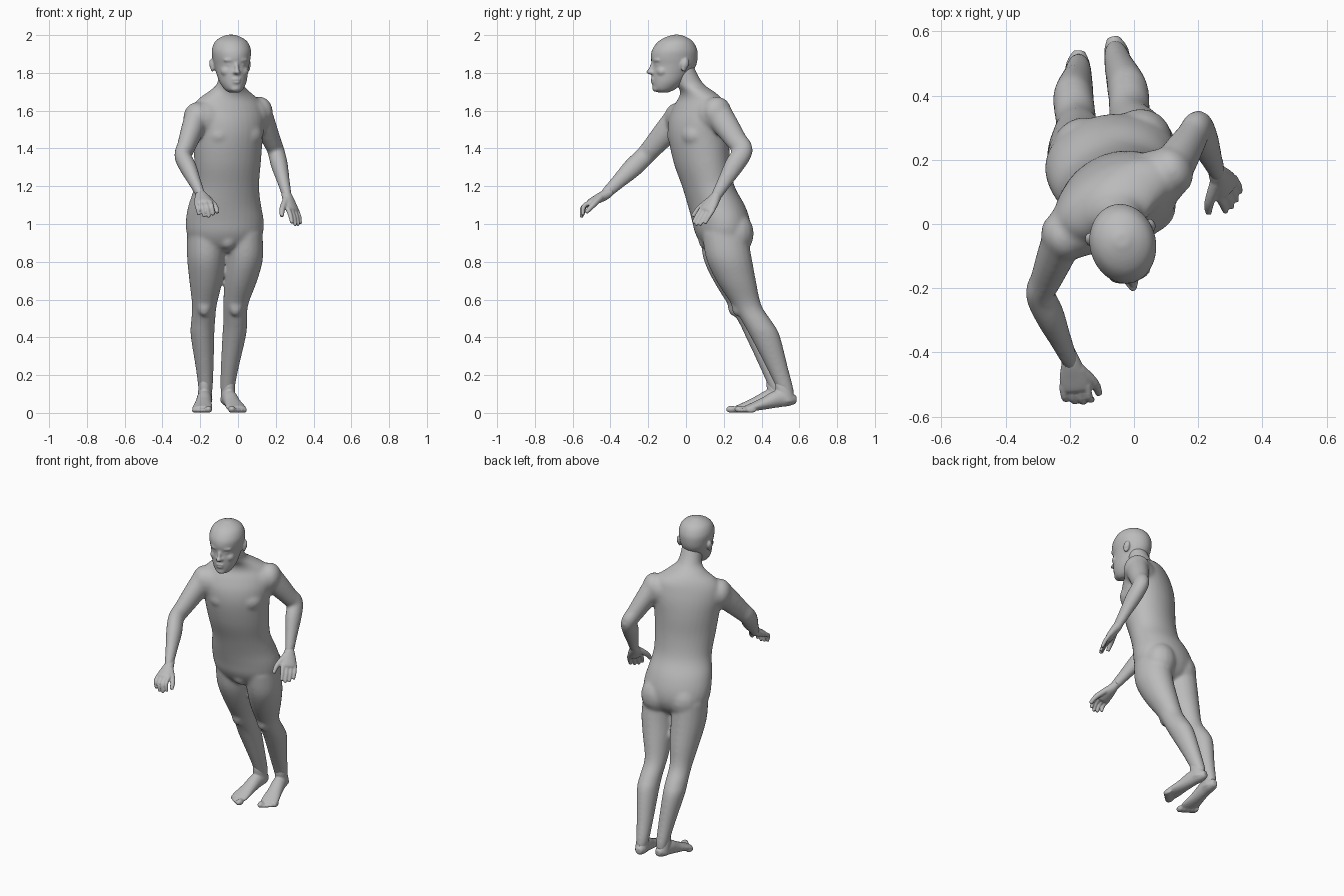
import bpy, bmesh, math
from mathutils import Vector, Matrix

cube = bpy.data.objects.get("Cube")
if cube:
    bpy.data.objects.remove(cube, do_unlink=True)

skin = bpy.data.materials.new("grey_clay")
skin.use_nodes = True
GREY = (0.5, 0.5, 0.5, 1)
skin.diffuse_color = GREY
skin.node_tree.nodes["Principled BSDF"].inputs["Base Color"].default_value = GREY


def smooth_path(stations, steps=4):
    """Catmull-Rom interpolation of every value in the stations."""
    out, last = [], len(stations) - 1
    for i in range(last):
        quad = [stations[min(max(j, 0), last)] for j in range(i - 1, i + 3)]
        for s in range(steps):
            t = s / steps
            out.append([b + t / 2 * (c - a + t * (2*a - 5*b + 4*c - d + t * (3*(b - c) + d - a)))
                        for a, b, c, d in zip(*quad)])
    return out + [list(stations[-1])]


def loft(bm, stations, side=None, sides=20):
    """Skin ellipses (x, y, z, a, b, yaw); level unless a side vector is given."""
    path = smooth_path(stations)
    rings = []
    for i, s in enumerate(path):
        centre = Vector(s[:3])
        if side is None:
            yaw = math.radians(s[5])
            u = Vector((math.cos(yaw), math.sin(yaw), 0))
            v = Vector((-u.y, u.x, 0))
        else:
            ahead = Vector(path[min(i + 1, len(path) - 1)][:3])
            tangent = (ahead - Vector(path[max(i - 1, 0)][:3])).normalized()
            v = tangent.cross(Vector(side)).normalized()
            u = v.cross(tangent)
        turn = [math.tau * k / sides for k in range(sides)]
        rings.append([bm.verts.new(centre + u * s[3] * math.cos(t) + v * s[4] * math.sin(t)) for t in turn])
    for low, high in zip(rings, rings[1:]):
        for k in range(sides):
            n = (k + 1) % sides
            bm.faces.new((low[k], low[n], high[n], high[k]))
    bm.faces.new(rings[0][::-1])
    bm.faces.new(rings[-1])


def ball(bm, loc, radii, yaw=0, tilt=0):
    turn = Matrix.Rotation(math.radians(yaw), 4, 'Z') @ Matrix.Rotation(math.radians(tilt), 4, 'X')
    size = Matrix.Diagonal((*radii, 1))
    bmesh.ops.create_uvsphere(bm, u_segments=16, v_segments=10, radius=1,
                              matrix=Matrix.Translation(loc) @ turn @ size)


def finish(bm, name, voxel, rounds):
    """Fuse the overlapping volumes into one soft skin."""
    bmesh.ops.recalc_face_normals(bm, faces=bm.faces)
    mesh = bpy.data.meshes.new(name)
    bm.to_mesh(mesh)
    bm.free()
    mesh.materials.append(skin)
    obj = bpy.data.objects.new(name, mesh)
    bpy.context.collection.objects.link(obj)
    fuse = obj.modifiers.new("fuse", 'REMESH')
    fuse.mode = 'VOXEL'
    fuse.voxel_size = voxel
    fuse.use_smooth_shade = True
    soften = obj.modifiers.new("soften", 'SMOOTH')
    soften.factor = 0.5
    soften.iterations = rounds
    return obj


# Torso: pelvis to neck, twisting as it rises
body = bmesh.new()
loft(body, [
    (-.07, .2, .85, .1, .07, 8), (-.07, .2, .89, .17, .115, 8), (-.07, .195, .95, .203, .145, 8),
    (-.07, .185, 1.02, .208, .152, 10), (-.07, .16, 1.1, .195, .148, 14),
    (-.06, .118, 1.2, .175, .135, 18), (-.055, .085, 1.32, .182, .142, 24),
    (-.055, .068, 1.45, .195, .15, 27), (-.055, .065, 1.54, .21, .142, 28),
    (-.055, .07, 1.61, .205, .12, 28), (-.052, .075, 1.66, .175, .098, 28),
    (-.047, .06, 1.7, .115, .085, 24), (-.042, .025, 1.735, .074, .075, 15),
    (-.038, .0, 1.78, .065, .068, 10), (-.035, -.02, 1.84, .06, .06, 10)], sides=32)
for x, y in ((-.09, -.028), (.05, .04)):                    # chest muscles
    ball(body, (x, y, 1.47), (.085, .07, .07), 27)
for x, y in ((-.155, .235), (.02, .262)):                   # buttocks
    ball(body, (x, y, .95), (.1, .098, .115), 8)
ball(body, (-.055, .105, .915), (.045, .04, .05))           # groin

# Legs: a shared muscle profile follows each hip-to-ankle path
LEG = ((.1, .12), (.1, .122), (.088, .106), (.066, .078), (.064, .08), (.063, .08),
       (.047, .056), (.037, .044), (.024, .03))
HEIGHTS = (.95, .82, .7, .57, .48, .41, .23, .12, .06)
RIGHT_LEG = ((-.17, .195), (-.17, .212), (-.17, .25), (-.178, .302), (-.185, .358),
             (-.188, .392), (-.176, .452), (-.172, .487), (-.172, .5))
LEFT_LEG = ((.03, .205), (.033, .227), (.014, .265), (-.012, .322), (-.015, .378),
            (-.02, .417), (-.045, .487), (-.056, .527), (-.058, .54))
for path in (RIGHT_LEG, LEFT_LEG):
    loft(body, [(x, y, z, a, b, 5) for (x, y), z, (a, b) in zip(path, HEIGHTS, LEG)])
    knee = path[3]
    ball(body, (knee[0], knee[1] - .05, .57), (.038, .032, .06))

# Arms: shoulder, elbow, wrist with a shared thickness
ARM = ((0, .07), (.4, .062), (.75, .053), (1, .049), (1.3, .049), (1.65, .037), (1.95, .028), (2.1, .018))
ARMS = {
    "right": ((-.22, -.04, 1.56), (-.292, -.218, 1.36), (-.195, -.435, 1.15)),
    "left": ((.115, .165, 1.59), (.2, .302, 1.39), (.262, .155, 1.14)),
}
BREASTBONE = Vector((-.055, .065, 1.54))
for joints in ARMS.values():
    shoulder, elbow, wrist = map(Vector, joints)
    stations = []
    for t, r in ARM:
        p = shoulder.lerp(elbow, t) if t < 1 else elbow.lerp(wrist, t - 1)
        stations.append((*p, r * .93, r * 1.08))
    loft(body, stations, side=(1, 0, .2))
    ball(body, shoulder, (.068, .08, .085), 28)
    ball(body, shoulder.lerp(BREASTBONE, .3), (.11, .095, .1), 28)
finish(body, "body", .0075, 22)

# Head: lofted skull and jaw, facial volumes on top, built facing forward
head = bmesh.new()
SKULL = ((1.695, -.085, -.04, .025), (1.712, -.113, .0, .048), (1.75, -.121, .045, .07),
         (1.80, -.123, .09, .083), (1.84, -.12, .115, .092), (1.88, -.127, .123, .1),
         (1.92, -.121, .121, .103), (1.96, -.094, .102, .089), (1.985, -.057, .072, .061), (2.002, -.01, .03, .02))
loft(head, [(0, (f + b) / 2, z, w, (b - f) / 2, 0) for z, f, b, w in SKULL], sides=32)
ball(head, (0, -.134, 1.805), (.016, .021, .013))           # nose tip
ball(head, (0, -.122, 1.828), (.011, .016, .036), tilt=-18)  # nose bridge
for y, z, w in ((-.118, 1.766, .026), (-.117, 1.751, .023)):  # lips
    ball(head, (0, y, z), (w, .012, .008))
ball(head, (0, -.1, 1.717), (.03, .021, .018))              # chin
for s in (-1, 1):
    ball(head, (s * .036, -.106, 1.868), (.032, .015, .011), s * 18)   # brow
    ball(head, (s * .034, -.103, 1.843), (.016, .011, .009), s * 20)   # eye
    ball(head, (s * .045, -.082, 1.808), (.032, .026, .027), s * 30)   # cheek
    ball(head, (s * .012, -.126, 1.802), (.009, .011, .009))           # nostril
    ball(head, (s * .096, .032, 1.84), (.01, .021, .036), s * 20, -12)   # ear
    ball(head, (s * .102, .04, 1.85), (.009, .018, .025), s * 25, -12)   # ear rim
skull = finish(head, "head", .006, 5)
skull.location = (-.035, -.06, 0)
skull.rotation_euler.z = math.radians(13)


# Hands: palm, four curled fingers and a thumb
def hand(name, wrist, reach, across, curl, thumb):
    bm = bmesh.new()
    wrist, reach, across, curl, thumb = map(Vector, (wrist, reach, across, curl, thumb))
    for v in (reach, across, curl):
        v.normalize()
    knuckle = wrist + reach * .085
    loft(bm, [(*(wrist - reach * .05), .018, .018), (*(wrist - reach * .01), .029, .027),
              (*(wrist + reach * .045), .044, .024), (*knuckle, .047, .02),
              (*(knuckle + reach * .012), .04, .012)], side=across)
    for i, length in enumerate((.8, .95, 1, .9)):
        base = knuckle + across * (i - 1.5) * .025 - reach * .01
        mid = base + reach * .042 * length
        bend = mid + (reach + curl).normalized() * .026 * length
        tip = bend + curl * .042 * length
        loft(bm, [(*p, r, r) for p, r in ((base, .013), (mid, .0125), (bend, .012), (tip, .009))],
             side=across, sides=10)
    root = wrist + reach * .02 + across * .02
    loft(bm, [(*p, r, r) for p, r in ((root, .02), (root.lerp(thumb, .55) + across * .012, .016), (thumb, .011))],
         side=curl, sides=10)
    finish(bm, name, .005, 3)


hand("right_hand", ARMS["right"][2], (.13, -.8, -.42), (1, .05, .1), (.2, -.05, -.97), (-.108, -.53, 1.06))
hand("left_hand", ARMS["left"][2], (.3, -.5, -.75), (-.6, -.7, .15), (.15, -.45, -.8), (.232, .035, 1.04))

# Feet: heel raised a little, toes on the ground
FOOT = ((-.018, .07, .018, .02), (.02, .072, .036, .036), (.08, .075, .04, .046), (.15, .052, .044, .034),
        (.22, .031, .053, .022), (.26, .021, .05, .015))


def foot(name, heel, yaw, inner):
    bm = bmesh.new()
    turn = math.radians(yaw)
    ahead = Vector((math.sin(turn), -math.cos(turn), 0))
    side = Vector((math.cos(turn), math.sin(turn), 0))
    start = Vector((*heel, 0))
    loft(bm, [(*(start + ahead * d + Vector((0, 0, z))), w, h) for d, z, w, h in FOOT], side=side)
    # ankle leaning along the shin
    loft(bm, [(*(start + ahead * d + Vector((0, 0, z))), r, r * 1.25, yaw)
              for d, z, r in ((.038, .06, .04), (.042, .1, .037), (.055, .14, .033), (.07, .19, .02))])
    for i in range(5):                                      # toes, big one innermost
        spot = start + ahead * (.28 - i * .011) + side * inner * (.036 - i * .0195)
        r = .019 if i == 0 else .0135
        ball(bm, spot + Vector((0, 0, r)), (r, .03, r), yaw)
    finish(bm, name, .006, 5)


foot("right_foot", (-.172, .522), -4, 1)
foot("left_foot", (-.062, .566), 13, -1)
